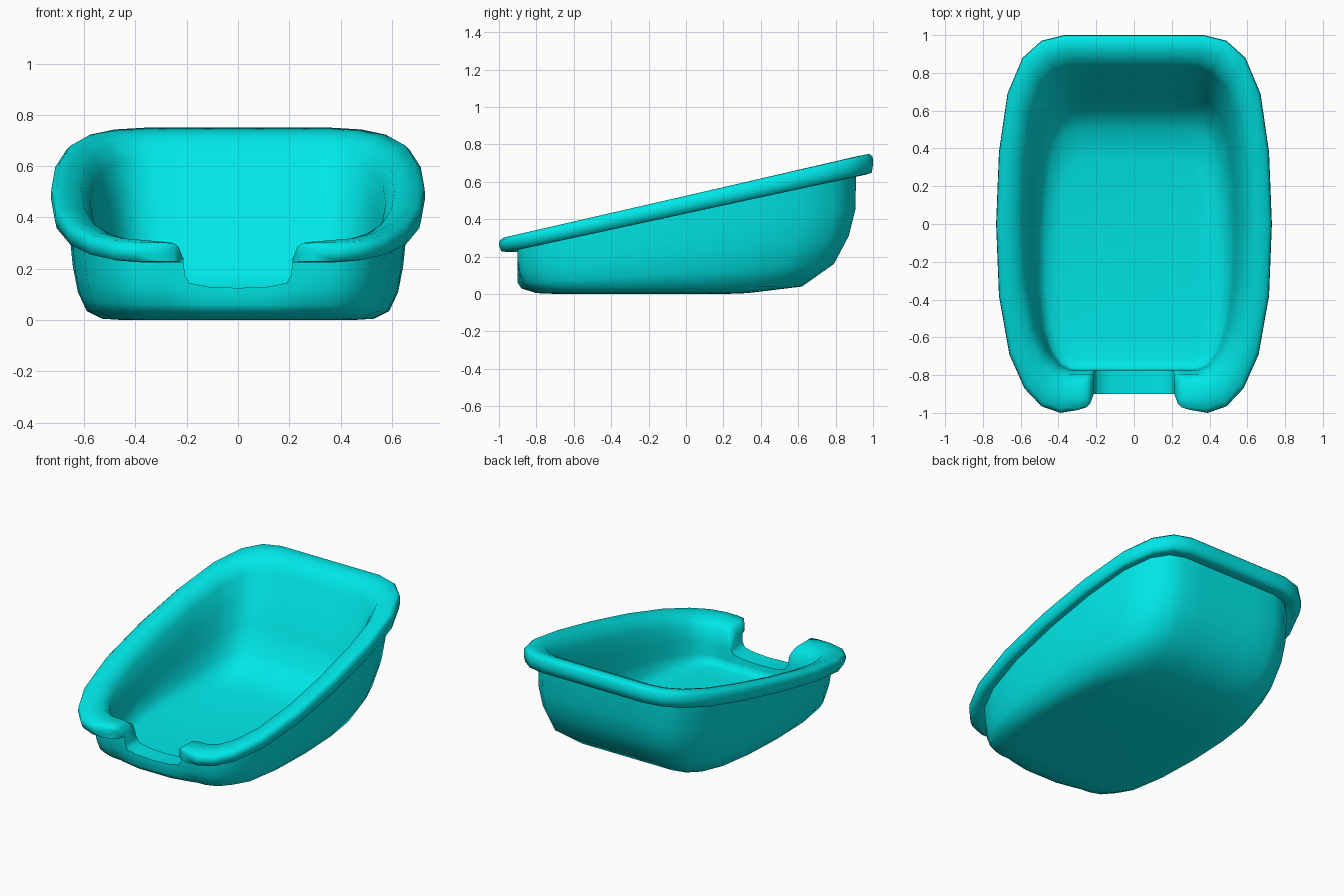
import bpy, bmesh, math

# Half outline of the rim in plan, from back centre round to front centre
OUTLINE = [(0, 1), (0.2, 1), (0.37, 1), (0.49, 0.97), (0.59, 0.88), (0.67, 0.69),
           (0.715, 0.38), (0.73, 0), (0.715, -0.38), (0.66, -0.69), (0.58, -0.87),
           (0.49, -0.965), (0.39, -1), (0.3, -1), (0.25, -1),
           (0.232, -1), (0.213, -1), (0.208, -1), (0.19, -1), (0.12, -1), (0, -1)]

# Front notch: x -> (height limit, furthest forward y)
NOTCH = {0.3: (0.305, -0.985), 0.25: (0.3, -0.97), 0.232: (0.285, -0.95), 0.213: (0.24, -0.9),
         0.208: (0.175, -0.9), 0.19: (0.145, -0.9), 0.12: (0.13, -0.9), 0: (0.125, -0.9)}

# Rings from under the base, up the outside, over the rim, down to the inner floor:
# half width, front y, back y, front z, back z, recess of the lower front flanks
RINGS = [
    (0.45, -0.68, 0.20, 0, 0, 0),
    (0.53, -0.80, 0.33, 0.005, 0.005, 0.02),
    (0.59, -0.88, 0.62, 0.03, 0.04, 0.04),
    (0.625, -0.90, 0.79, 0.06, 0.16, 0.03),
    (0.645, -0.90, 0.87, 0.12, 0.31, 0.01),
    (0.655, -0.90, 0.905, 0.18, 0.45, 0),
    (0.66, -0.90, 0.91, 0.245, 0.645, 0),
    (0.695, -0.95, 0.96, 0.225, 0.638, 0),
    (0.722, -0.987, 0.993, 0.228, 0.648, 0),
    (0.73, -1.0, 1.0, 0.26, 0.69, 0),
    (0.728, -0.998, 0.998, 0.285, 0.735, 0),
    (0.71, -0.975, 0.98, 0.302, 0.75, 0),
    (0.66, -0.92, 0.92, 0.312, 0.738, 0),
    (0.61, -0.84, 0.86, 0.308, 0.71, 0),
    (0.575, -0.795, 0.825, 0.27, 0.64, 0),
    (0.55, -0.775, 0.75, 0.18, 0.50, 0),
    (0.53, -0.77, 0.67, 0.10, 0.34, 0),
    (0.51, -0.765, 0.61, 0.065, 0.18, 0),
    (0.47, -0.72, 0.50, 0.052, 0.10, 0),
    (0.40, -0.60, 0.33, 0.05, 0.055, 0),
]


def ring_point(ring, u, v):
    a, yf, yb, zf, zb, recess = ring
    t = (v + 1) / 2
    x = u if u <= 0.25 else 0.25 + (u - 0.25) * (a - 0.25) / 0.48
    y, z = yf + (yb - yf) * t, zf + (zb - zf) * t
    if v < -0.8:
        y += recess * min(1, max(0, (u - 0.12) / 0.2))
    if v == -1 and u in NOTCH:
        top, front = NOTCH[u]
        y, z = max(y, front), min(z, top)
    return x, y, z


# Lofted tub: one closed skin with rim and front notch
bm = bmesh.new()
loops = []
for ring in RINGS:
    half = [ring_point(ring, u, v) for u, v in OUTLINE]
    full = half + [(-x, y, z) for x, y, z in half[-2:0:-1]]
    loops.append([bm.verts.new(p) for p in full])
n = len(loops[0])
for low, high in zip(loops, loops[1:]):
    for i in range(n):
        j = (i + 1) % n
        bm.faces.new((low[i], low[j], high[j], high[i]))
bm.faces.new(loops[0][::-1])
bm.faces.new(loops[-1])
bmesh.ops.remove_doubles(bm, verts=bm.verts, dist=0.0005)
bmesh.ops.recalc_face_normals(bm, faces=bm.faces)

mesh = bpy.data.meshes.new("tub")
bm.to_mesh(mesh)
bm.free()
tub = bpy.data.objects.new("tub", mesh)
bpy.context.collection.objects.link(tub)

# Teal plastic
plastic = bpy.data.materials.new("teal_plastic")
plastic.diffuse_color = (0.0, 0.8, 0.8, 1)
mesh.materials.append(plastic)

bpy.context.view_layer.objects.active = tub
tub.select_set(True)
bpy.ops.object.shade_smooth_by_angle(angle=math.radians(68))
